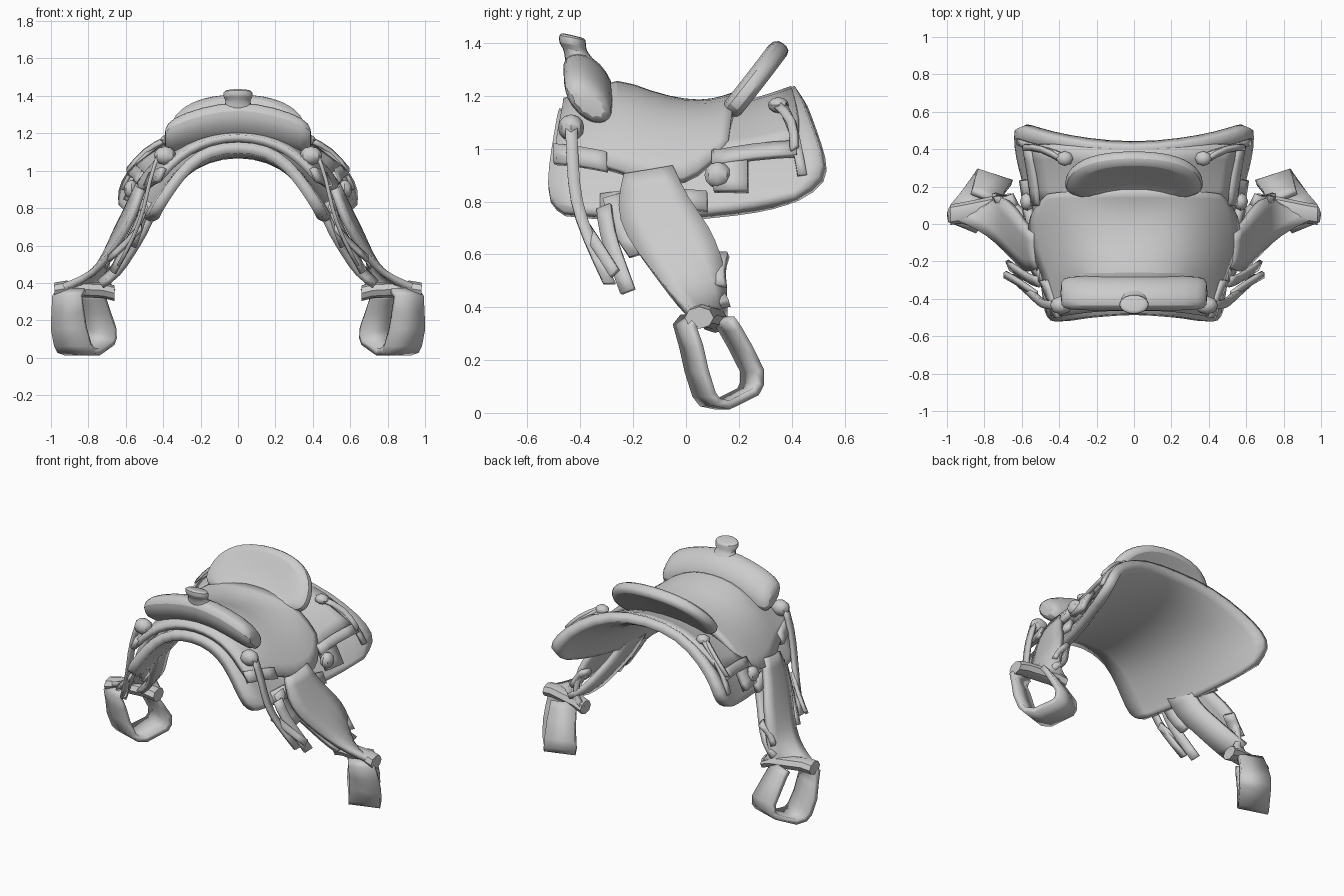
import bpy, bmesh, math
from mathutils import Vector


def finish(name, bm, thick=0, mirror=True, subsurf=1):
    me = bpy.data.meshes.new(name)
    bmesh.ops.recalc_face_normals(bm, faces=bm.faces)
    bm.to_mesh(me)
    bm.free()
    ob = bpy.data.objects.new(name, me)
    bpy.context.collection.objects.link(ob)
    if mirror:
        m = ob.modifiers.new("mirror", 'MIRROR')
        m.merge_threshold = 0.001
    if subsurf:
        s = ob.modifiers.new("smooth", 'SUBSURF')
        s.levels = s.render_levels = subsurf
        s.boundary_smooth = 'PRESERVE_CORNERS'
    if thick:
        s = ob.modifiers.new("thickness", 'SOLIDIFY')
        s.thickness, s.offset = thick, 0
    bpy.ops.object.select_all(action='DESELECT')
    ob.select_set(True)
    bpy.context.view_layer.objects.active = ob
    bpy.ops.object.shade_smooth_by_angle(angle=math.radians(40))
    return ob


def loft(name, rows, closed=False, caps=False, **kw):
    """Skin rows of points; closed joins each row into a ring."""
    bm = bmesh.new()
    vs = [[bm.verts.new(p) for p in r] for r in rows]
    n = len(rows[0])
    for a, b in zip(vs, vs[1:]):
        for i in range(n if closed else n - 1):
            j = (i + 1) % n
            bm.faces.new((a[i], a[j], b[j], b[i]))
    if caps:
        bm.faces.new(vs[0])
        bm.faces.new(vs[-1])
    return finish(name, bm, **kw)


def strap(name, path, width, thick=0.02):
    """Ribbon along a path, spread by a width vector."""
    w = Vector(width) / 2
    return loft(name, [[Vector(p) - w, Vector(p) + w] for p in path], thick=thick)


def ring(c, ax, ay, n=10):
    c, ax, ay = Vector(c), Vector(ax), Vector(ay)
    return [c + ax * math.cos(2 * math.pi * i / n) + ay * math.sin(2 * math.pi * i / n)
            for i in range(n)]


def knot(name, c, r):
    bm = bmesh.new()
    bmesh.ops.create_uvsphere(bm, u_segments=8, v_segments=6, radius=1)
    for v in bm.verts:
        v.co = Vector(c) + Vector([v.co[i] * r[i] for i in range(3)])
    finish(name, bm, subsurf=0)


# Skirt: arched pad, wider and higher at the rear
loft("skirt", [
    [(0, -.48, 1.13), (.15, -.49, 1.11), (.26, -.50, 1.04), (.36, -.52, .91), (.43, -.525, .80), (.45, -.46, .755)],
    [(0, -.30, 1.11), (.16, -.30, 1.08), (.29, -.30, 1.0), (.39, -.30, .88), (.45, -.30, .79), (.475, -.30, .74)],
    [(0, -.05, 1.10), (.18, -.05, 1.07), (.33, -.05, .98), (.43, -.05, .87), (.49, -.05, .78), (.51, -.05, .735)],
    [(0, .20, 1.13), (.20, .20, 1.10), (.37, .20, 1.01), (.48, .22, .90), (.54, .22, .81), (.56, .20, .76)],
    [(0, .35, 1.18), (.24, .36, 1.14), (.43, .39, 1.05), (.54, .40, .94), (.59, .39, .84), (.60, .32, .785)],
    [(0, .42, 1.22), (.26, .44, 1.20), (.46, .48, 1.09), (.58, .52, .98), (.62, .53, .88), (.61, .42, .81)],
], thick=.06)

# Rear jockey: upper leather layer behind the cantle
loft("rear_jockey", [
    [(0, .10, 1.15), (.2, .10, 1.13), (.38, .10, 1.05), (.50, .10, .97)],
    [(0, .25, 1.18), (.23, .26, 1.15), (.40, .27, 1.08), (.52, .27, .99)],
    [(0, .40, 1.235), (.26, .41, 1.20), (.44, .43, 1.12), (.54, .42, 1.03)],
], thick=.03)

# Seat with side flaps
loft("seat", [
    [(0, -.46, 1.18), (.14, -.46, 1.16), (.26, -.47, 1.11), (.36, -.49, 1.03), (.43, -.49, .95)],
    [(0, -.34, 1.20), (.14, -.34, 1.19), (.27, -.34, 1.14), (.38, -.34, 1.05), (.46, -.34, .94)],
    [(0, -.27, 1.26), (.13, -.27, 1.25), (.26, -.27, 1.18), (.39, -.27, 1.06), (.48, -.26, .92)],
    [(0, -.14, 1.20), (.15, -.14, 1.19), (.30, -.14, 1.14), (.45, -.14, 1.01), (.54, -.14, .87)],
    [(0, .0, 1.165), (.15, .0, 1.165), (.31, .0, 1.14), (.46, .0, 1.02), (.56, .0, .87)],
    [(0, .10, 1.165), (.15, .10, 1.165), (.31, .10, 1.14), (.44, .10, 1.05), (.52, .09, .94)],
    [(0, .19, 1.20), (.15, .19, 1.19), (.28, .18, 1.16), (.38, .17, 1.09), (.45, .16, 1.02)],
], thick=.04)

# Cantle: tilted rounded back rest, slightly dished
up, fwd = Vector((0, .62, .785)), Vector((0, -.785, .62))
rows = []
for s, d in ((.5, -.02), (.93, -.045), (1.0, -.015), (1.0, .025), (.85, .05), (.4, .03)):
    r = []
    for i in range(20):
        a = 2 * math.pi * i / 20
        c = math.copysign(abs(math.cos(a)) ** .8, math.cos(a)) * s
        t = math.copysign(abs(math.sin(a)) ** .8, math.sin(a)) * s
        r.append(Vector((0, .235, 1.225)) + Vector((.375 * c, 0, -.055 * c * c))
                 + up * t * (.225 if t > 0 else .13) + fwd * (d + .03 * c * c))
    rows.append(r)
loft("cantle", rows, closed=True, caps=True, mirror=False)

# Pommel swell: fat bar drooping at both ends
rows = []
for x, lo, hi, ry in ((-.395, 1.12, 1.22, .06), (-.36, 1.085, 1.275, .085), (-.2, 1.14, 1.335, .09), (0, 1.17, 1.37, .09),
                      (.2, 1.14, 1.335, .09), (.36, 1.085, 1.275, .085), (.395, 1.12, 1.22, .06)):
    h = (hi - lo) / 2
    rows.append(ring((x, -.37, (hi + lo) / 2), (0, ry, 0), (0, -.045, h * 1.12)))
loft("pommel", rows, closed=True, caps=True, mirror=False)

# Horn: flared neck and flat cap
loft("horn", [ring((0, y, z), (rx, 0, 0), (0, ry, -.01)) for y, z, rx, ry in
              ((-.385, 1.28, .13, .08), (-.40, 1.34, .08, .06), (-.42, 1.375, .065, .05),
               (-.43, 1.39, .085, .055), (-.43, 1.425, .085, .055), (-.43, 1.43, .06, .04))],
     closed=True, caps=True, mirror=False)

# Fender, twisting a quarter turn towards the stirrup
edges = [((.51, -.23, .90), (.53, -.05, .93)), ((.55, -.26, .78), (.59, .01, .80)),
         ((.60, -.23, .67), (.64, .09, .70)), ((.68, -.14, .55), (.69, .13, .60)),
         ((.77, -.06, .45), (.70, .15, .50)), ((.90, .0, .39), (.71, .14, .42)),
         ((.98, .03, .37), (.66, .14, .36))]
loft("fender", [[a, Vector(a).lerp(Vector(b), .5) + Vector((.02, 0, 0)), b] for a, b in edges], thick=.035)
# Inner leather of the fender
strap("fender_lining", [(.46, -.12, .80), (.51, -.10, .68), (.58, -.02, .57), (.65, .05, .46), (.74, .08, .40)],
      (.02, .17, .03), .035)

# Strap roll holding the stirrup
loft("stirrup_roll", [ring((x, y, z), (0, .055, 0), (0, 0, .042), 8) for x, y, z in
                      ((.66, .11, .345), (.72, .10, .36), (.92, .06, .37), (.98, .05, .36))],
     closed=True, caps=True, subsurf=0)

# Stirrup: broad skewed band with an open loop
loop = [(.02, .36), (-.005, .33), (.02, .25), (.04, .16), (.068, .07), (.09, .04), (.135, .03), (.235, .08),
        (.25, .11), (.25, .16), (.205, .25), (.165, .32), (.14, .355)]
rows = []
for y, z in loop:
    x, w = .935 - .75 * y, .095 - .1 * max(0, z - .12)
    x -= .2 * max(0, z - .2)
    rows.append([(x - w, y - .03, z), (x + w, y + .03, z)])
loft("stirrup", rows, thick=.034, subsurf=0)

# Hanging tie straps in front of the fender
strap("front_tie", [(.42, -.435, 1.10), (.475, -.43, .95), (.50, -.42, .80), (.55, -.37, .66), (.64, -.29, .49)], (.0, .045, .0))
strap("tie_tail", [(.51, -.31, .78), (.55, -.30, .68), (.61, -.26, .57), (.67, -.22, .46)], (.02, .05, .02))
strap("short_tail", [(.52, -.38, .70), (.60, -.32, .61), (.69, -.27, .53)], (.0, .03, .03))
strap("cinch_strap", [(.49, -.28, .82), (.52, -.25, .70), (.56, -.18, .60)], (0, .07, .02), .03)
strap("front_billet", [(.41, -.50, .98), (.44, -.40, .97), (.48, -.30, .95)], (-.03, 0, .07), .03)
strap("rear_billet", [(.64, .13, .60), (.70, .11, .54), (.73, .12, .48)], (.03, .06, 0), .03)

# Rear strings and cinch plate
strap("rear_string", [(.38, .36, 1.17), (.48, .40, 1.10), (.57, .42, 1.01), (.62, .44, .90)], (0, .035, .0))
strap("rear_string_short", [(.38, .34, 1.17), (.50, .41, 1.11), (.59, .41, 1.00)], (0, .025, .02))
strap("cinch_plate", [(.51, .17, .99), (.55, .17, .92), (.59, .17, .84)], (.02, .13, 0), .035)
strap("skirt_binder", [(.52, .10, .96), (.54, .25, .99), (.57, .42, 1.0)], (-.04, 0, .05), .025)
strap("side_binder", [(.47, -.32, .79), (.53, -.12, .82), (.57, .08, .80)], (-.03, 0, .07), .03)

# Knots and rosettes
knot("front_knot", (.39, -.435, 1.08), (.06, .05, .05))
knot("rear_knot", (.37, .35, 1.165), (.045, .04, .03))
knot("side_rosette", (.57, .12, .90), (.04, .05, .05))
